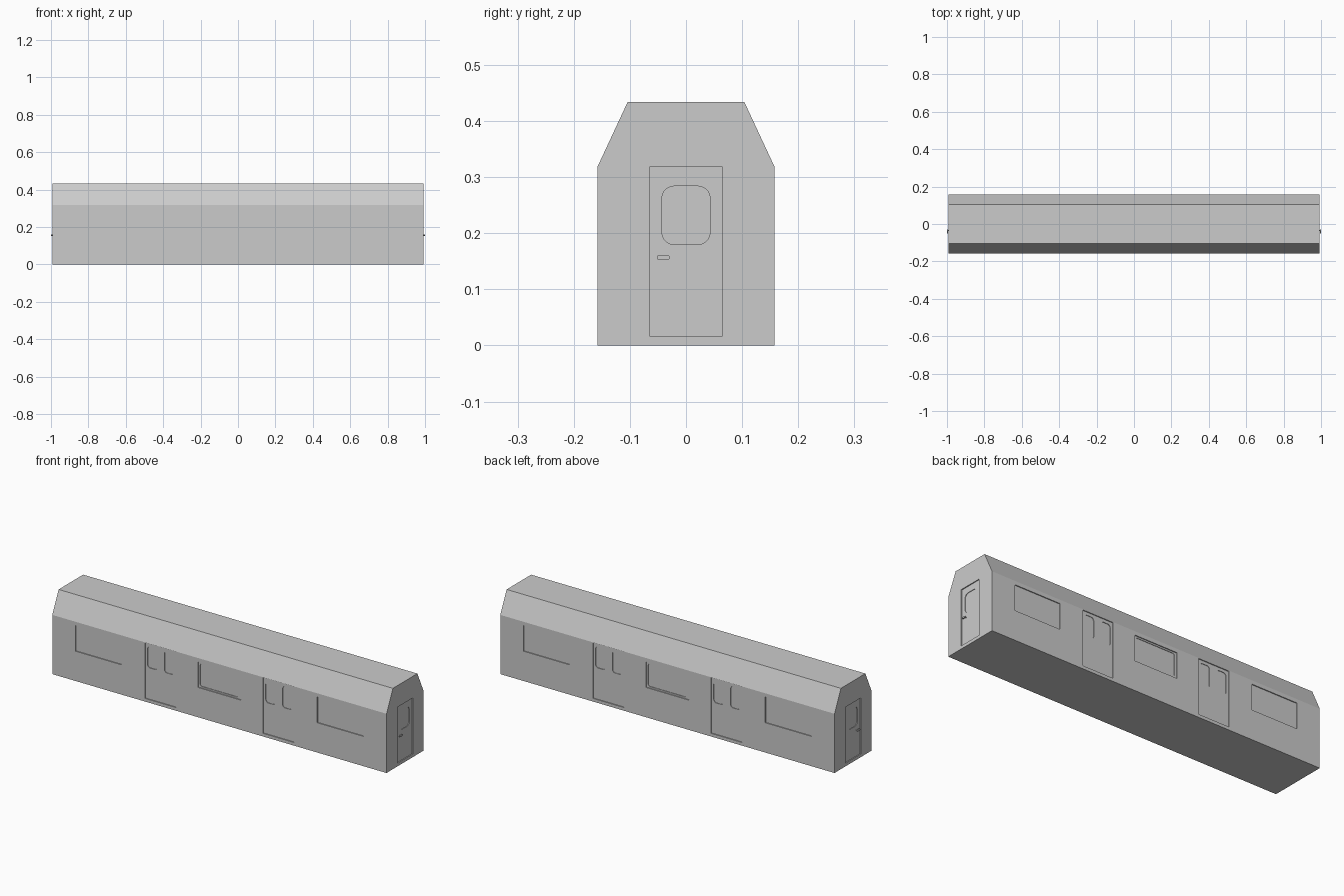
import bpy, bmesh, math
from mathutils import Matrix

if "Cube" in bpy.data.objects:
    bpy.data.objects.remove(bpy.data.objects["Cube"])

L, W, H = 0.993, 0.158, 0.434          # half length, half width, height
SHOULDER_Z, ROOF_Y = 0.318, 0.104


def new_object(name, bm):
    bmesh.ops.recalc_face_normals(bm, faces=bm.faces[:])
    mesh = bpy.data.meshes.new(name)
    bm.to_mesh(mesh)
    bm.free()
    ob = bpy.data.objects.new(name, mesh)
    bpy.context.collection.objects.link(ob)
    return ob


def prism(bm, points):
    """Closed solid between two matching rings of 3D points."""
    a, b = ([bm.verts.new(p) for p in ring] for ring in points)
    bm.faces.new(a)
    bm.faces.new(b[::-1])
    n = len(a)
    for i in range(n):
        j = (i + 1) % n
        bm.faces.new((a[i], b[i], b[j], a[j]))


def rounded_rect(u0, u1, z0, z1, r, steps=5):
    if r == 0:
        return [(u0, z0), (u1, z0), (u1, z1), (u0, z1)]
    pts = []
    centres = [(u1 - r, z1 - r), (u0 + r, z1 - r), (u0 + r, z0 + r), (u1 - r, z0 + r)]
    for k, (cu, cz) in enumerate(centres):
        for s in range(steps + 1):
            a = math.pi / 2 * (k + s / steps)
            pts.append((cu + r * math.cos(a), cz + r * math.sin(a)))
    return pts


def side_cut(bm, u0, u1, z0, z1, depth, r=0):
    outline = rounded_rect(u0, u1, z0, z1, r)
    for s in (-1, 1):
        prism(bm, [[(u, s * y, z) for u, z in outline] for y in (W - depth, W + 0.02)])


def end_cut(bm, u0, u1, z0, z1, depth, r=0):
    outline = rounded_rect(u0, u1, z0, z1, r)
    for s in (-1, 1):
        prism(bm, [[(s * x, u, z) for u, z in outline] for x in (L - depth, L + 0.02)])


# Carriage shell with sloped shoulders
bm = bmesh.new()
section = [(-W, 0), (W, 0), (W, SHOULDER_Z), (ROOF_Y, H), (-ROOF_Y, H), (-W, SHOULDER_Z)]
prism(bm, [[(x, y, z) for y, z in section] for x in (-L, L)])
body = new_object("carriage_body", bm)

# Shallow recesses: windows, side doors, end doors
outer = bmesh.new()
for cx, half in ((-0.718, 0.137), (0, 0.128), (0.718, 0.137)):
    side_cut(outer, cx - half, cx + half, 0.16, 0.298, 0.005)
for cx in (-0.351, 0.351):
    side_cut(outer, cx - 0.092, cx + 0.092, 0.017, 0.316, 0.005)
end_cut(outer, -0.065, 0.065, 0.017, 0.318, 0.005)

# Deeper panes: middle window, door leaf windows, end door window
inner = bmesh.new()
side_cut(inner, -0.118, 0.118, 0.168, 0.290, 0.008, 0.012)
for cx in (-0.351, 0.351):
    for s in (-1, 1):
        c = cx + s * 0.05
        side_cut(inner, c - 0.029, c + 0.029, 0.185, 0.300, 0.008, 0.016)
end_cut(inner, -0.043, 0.043, 0.18, 0.284, 0.008, 0.022)

bpy.context.view_layer.objects.active = body
for name, cut_bm in (("panel_cutter", outer), ("pane_cutter", inner)):
    cutter = new_object(name, cut_bm)
    cutter.hide_render = True
    mod = body.modifiers.new(name, 'BOOLEAN')
    mod.operation = 'DIFFERENCE'
    mod.solver = 'EXACT'
    mod.object = cutter
    bpy.ops.object.modifier_apply(modifier=mod.name)
    bpy.data.objects.remove(cutter)

# End door handles: a bar on a short stem
for s, label in ((-1, "rear"), (1, "front")):
    bm = bmesh.new()
    bar = rounded_rect(-0.052, -0.029, 0.1525, 0.1605, 0.0035, 3)
    prism(bm, [[(s * x, y, z) for y, z in bar] for x in (0.994, 1.0)])
    bmesh.ops.create_cone(bm, cap_ends=True, segments=12, radius1=0.003, radius2=0.003, depth=0.01,
                          matrix=Matrix.Translation((s * 0.991, -0.034, 0.1565))
                          @ Matrix.Rotation(math.pi / 2, 4, 'Y'))
    new_object(label + "_door_handle", bm)
